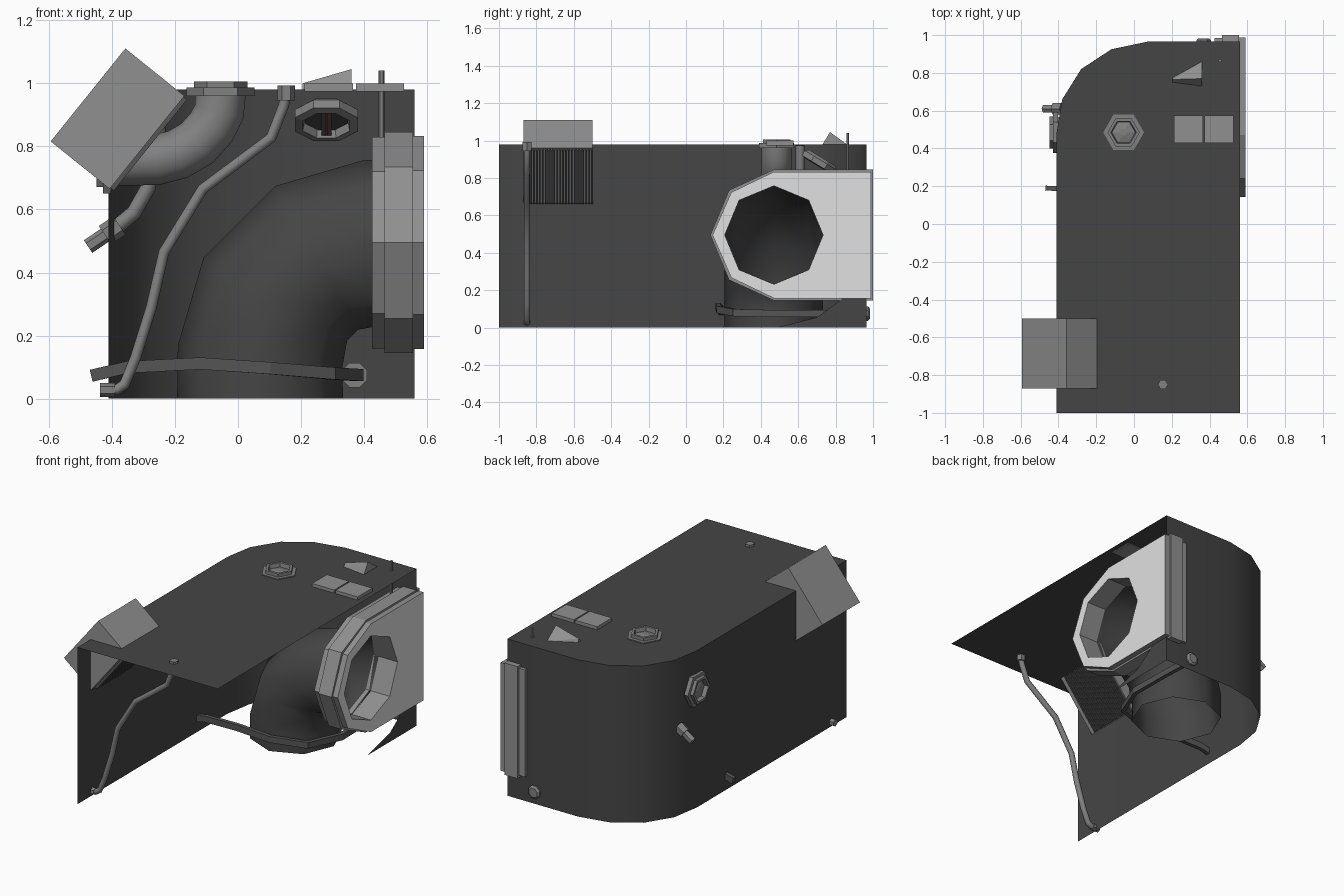
import bpy, bmesh, math
from mathutils import Vector, Matrix

if "Cube" in bpy.data.objects:
    bpy.data.objects.remove(bpy.data.objects["Cube"])


def material(name, c):
    m = bpy.data.materials.new(name)
    m.diffuse_color = (*c, 1)
    m.use_nodes = True
    m.node_tree.nodes["Principled BSDF"].inputs["Base Color"].default_value = m.diffuse_color
    return m


DARK = material("dark_grey", (0.06, 0.06, 0.06))
BAND = material("charcoal_grey", (0.09, 0.09, 0.09))
PIPE = material("pipe_grey", (0.22, 0.22, 0.22))
MID = material("mid_grey", (0.28, 0.28, 0.28))
LIGHT = material("light_grey", (0.75, 0.75, 0.75))
RED = material("red", (0.5, 0.02, 0.03))


def finish(name, bm, mats, smooth=None, fix=True):
    if fix:
        bmesh.ops.recalc_face_normals(bm, faces=bm.faces)
    me = bpy.data.meshes.new(name)
    bm.to_mesh(me)
    bm.free()
    ob = bpy.data.objects.new(name, me)
    bpy.context.collection.objects.link(ob)
    for m in mats if isinstance(mats, list) else [mats]:
        me.materials.append(m)
    if smooth:
        bpy.ops.object.select_all(action='DESELECT')
        ob.select_set(True)
        bpy.context.view_layer.objects.active = ob
        bpy.ops.object.shade_smooth_by_angle(angle=math.radians(smooth))
    return ob


def skin(bm, rings, cap0=False, cap1=False):
    vs = [[bm.verts.new(p) for p in r] for r in rings]
    n = len(vs[0])
    for a, b in zip(vs, vs[1:]):
        for i in range(n):
            j = (i + 1) % n
            bm.faces.new((a[i], a[j], b[j], b[i]))
    if cap0:
        bm.faces.new(vs[0][::-1])
    if cap1:
        bm.faces.new(vs[-1])


def sweep(name, path, ru, rv, n, side, mat, caps=True, smooth=50, turn=0.0):
    """Sweep an n-sided section along a path; side fixes its orientation."""
    pts = [Vector(p) for p in path]
    rings = []
    for i, p in enumerate(pts):
        t = Vector()
        if i:
            t += (p - pts[i - 1]).normalized()
        if i < len(pts) - 1:
            t += (pts[i + 1] - p).normalized()
        t.normalize()
        u = Vector(side)
        u = (u - t * u.dot(t)).normalized()
        v = t.cross(u)
        angs = [2 * math.pi * k / n + turn for k in range(n)]
        rings.append([p + u * ru * math.cos(a) + v * rv * math.sin(a) for a in angs])
    bm = bmesh.new()
    skin(bm, rings, caps, caps)
    return finish(name, bm, mat, smooth)


def lathe(name, profile, n, loc, axis, mat, smooth=None, turn=0.0):
    """Revolve (radius, height) pairs around an axis through loc."""
    q = Vector((0, 0, 1)).rotation_difference(Vector(axis))
    rings = [[Vector(loc) + q @ Vector((r * math.cos(a), r * math.sin(a), h))
              for a in [2 * math.pi * k / n + turn for k in range(n)]] for r, h in profile]
    bm = bmesh.new()
    skin(bm, rings, True, True)
    return finish(name, bm, mat, smooth)


def add_box(bm, c, size, rot=None):
    m = Matrix.Translation(c) @ (rot or Matrix()) @ Matrix.Diagonal((*size, 1))
    bmesh.ops.create_cube(bm, size=1, matrix=m)


def box(name, c, size, mat, rot=None):
    bm = bmesh.new()
    add_box(bm, c, size, rot)
    return finish(name, bm, mat)


# housing: top sheet, left wall, rounded corner and back wall; front, right and bottom open
outline = [(-0.41, -1), (-0.41, 0.48), (-0.38, 0.66), (-0.28, 0.82), (-0.12, 0.925),
           (0.07, 0.965), (0.56, 0.965)]
H = 0.98
bm = bmesh.new()
top = [bm.verts.new((x, y, H)) for x, y in outline]
low = [bm.verts.new((x, y, 0)) for x, y in outline]
for i in range(len(outline) - 1):
    bm.faces.new((top[i], top[i + 1], low[i + 1], low[i]))
bm.faces.new(top + [bm.verts.new((0.56, -1, H))])
finish("housing_shell", bm, DARK, 40)

# corner gusset on the open right side
bm = bmesh.new()
bm.faces.new([bm.verts.new((0.56, y, z)) for y, z in
              [(0.48, 0), (0.965, 0), (0.965, 0.27), (0.83, 0.15), (0.70, 0.055)]])
finish("corner_gusset", bm, DARK, fix=False)

# large elbow duct
CY, CZ, R = 0.47, 0.495, 0.263
path = [(0.07, CY, 0.0)]
for k in range(4):
    a = math.radians(30 * k)
    path.append((0.43 - 0.36 * math.cos(a), CY, 0.135 + 0.36 * math.sin(a)))
path.append((0.46, CY, CZ))
sweep("elbow_duct", path, R, R, 8, (0, 1, 0), DARK, caps=False, smooth=60)

# layered flange with octagonal hole
hole = [(CY - 0.263 * math.cos(k * math.pi / 4), CZ + 0.263 * math.sin(k * math.pi / 4))
        for k in range(8)]


def flange_layer(name, x0, x1, d, face_mat=MID):
    outer = [(0.13 + d, CZ), (0.23 + d, 0.735 - d), (CY, 0.845 - d), (1 - d, 0.845 - d),
             (1 - d, CZ), (1 - d, 0.145 + d), (CY, 0.145 + d), (0.23 + d, 0.255 + d)]
    bm = bmesh.new()
    loops = [[(x, y, z) for y, z in pts] for x, pts in
             [(x0, hole), (x0, outer), (x1, outer), (x1, hole), (x0, hole)]]
    skin(bm, loops)
    bmesh.ops.remove_doubles(bm, verts=bm.verts, dist=1e-5)
    bmesh.ops.recalc_face_normals(bm, faces=bm.faces)
    for f in bm.faces:
        f.material_index = 1 if f.normal.x > 0.9 else 0
    finish(name, bm, [MID, face_mat])


flange_layer("flange_back", 0.425, 0.465, 0.015)
flange_layer("flange_middle", 0.465, 0.555, 0.0)
flange_layer("flange_front", 0.555, 0.59, 0.012, LIGHT)

# tilted vent box with ribbed grille
tilt = Matrix.Rotation(-math.radians(51.2), 4, 'Y')
box("vent_box", (-0.382, -0.685, 0.888), (0.378, 0.37, 0.24), MID, tilt)
bm = bmesh.new()
base = Vector((-0.382, 0, 0.888)) + tilt.to_3x3() @ Vector((0, 0, -0.125))
for i in range(22):
    add_box(bm, (base.x, -0.828 + i * 0.0155, base.z), (0.37, 0.009, 0.018), tilt)
finish("vent_grille", bm, BAND)

# thin drain hose at the front
Y = -0.85
sweep("drain_hose", [(x, Y, z) for x, z in
      [(0.153, 0.97), (0.145, 0.93), (0.105, 0.827), (-0.112, 0.665), (-0.235, 0.465),
       (-0.275, 0.29), (-0.325, 0.13), (-0.36, 0.045), (-0.385, 0.028), (-0.42, 0.028)]],
      0.017, 0.017, 8, (0, 1, 0), PIPE)
lathe("hose_top_nut", [(0.027, -0.035), (0.027, 0.013)], 6, (0.153, Y, H), (0, 0, 1), PIPE)
lathe("hose_low_nut", [(0.022, -0.02), (0.022, 0.028)], 6, (-0.41, Y, 0.028), (-1, 0, 0), PIPE)

# curved pipe with hexagonal end fittings
Y = 0.485
sweep("curved_pipe", [(x, Y, z) for x, z in
      [(-0.055, 0.97), (-0.06, 0.91), (-0.085, 0.86), (-0.13, 0.81), (-0.19, 0.775),
       (-0.26, 0.757), (-0.41, 0.755)]], 0.08, 0.08, 12, (0, 1, 0), PIPE, caps=False, smooth=60)
fitting = [(0.108, -0.02), (0.108, 0.006), (0.085, 0.006), (0.085, 0.026),
           (0.068, 0.026), (0.062, 0.002), (0.02, 0.012)]
lathe("top_fitting", fitting, 6, (-0.055, Y, H), (0, 0, 1), PIPE)
lathe("wall_fitting", [(r, h + 0.012) for r, h in fitting], 6, (-0.41, Y, 0.745),
      (-1, 0, 0), PIPE, turn=math.pi / 6)

# small side hose and its outlet stub
sweep("side_hose", [(x, 0.61, z) for x, z in
      [(-0.25, 0.975), (-0.255, 0.82), (-0.285, 0.67), (-0.33, 0.59), (-0.39, 0.54)]],
      0.024, 0.024, 8, (0, 1, 0), PIPE)
lathe("outlet_stub", [(0.035, -0.035), (0.035, 0.02), (0.024, 0.02), (0.024, 0.085)], 6,
      (-0.405, 0.61, 0.53), (-0.83, 0, -0.56), PIPE)

# strap running round the duct to the back wall
sweep("duct_strap", [(-0.465, 0.19, 0.073), (-0.35, 0.185, 0.1), (-0.12, 0.17, 0.112),
      (0.10, 0.175, 0.097), (0.30, 0.26, 0.08), (0.385, 0.47, 0.075), (0.38, 0.75, 0.075),
      (0.37, 0.965, 0.075)], 0.027, 0.018, 4, (0, 0, 1), BAND, smooth=None,
      turn=math.pi / 4)
lathe("strap_anchor", [(0.042, -0.02), (0.042, 0.008), (0.03, 0.018)], 8,
      (0.37, 0.965, 0.075), (0, 1, 0), PIPE, turn=math.pi / 8)

# tilted intake ring below the top sheet, with a red pin
N = Vector((0, -0.52, -0.854))
C = Vector((0.28, 0.71, 0.878))
lathe("intake_ring", [(0.09, -0.035), (0.108, -0.02), (0.108, 0.01), (0.08, 0.015),
      (0.075, -0.02)], 8, C, N, PIPE, turn=math.pi / 8)
lathe("intake_core", [(0.074, -0.018), (0.074, -0.012)], 8, C, N, DARK, turn=math.pi / 8)
slant = Matrix.Rotation(math.radians(-31.3), 4, 'X')
box("intake_bar", C, (0.032, 0.15, 0.012), BAND, slant)
box("red_pin", C + N * 0.008, (0.006, 0.13, 0.006), RED, slant)

# wedge-shaped hood on top
bm = bmesh.new()
for p in [(0.205, 0.75, H), (0.205, 0.775, H), (0.36, 0.86, H), (0.36, 0.73, H),
          (0.36, 0.77, 1.045), (0.205, 0.765, 1.0)]:
    bm.verts.new(p)
bmesh.ops.convex_hull(bm, input=bm.verts)
finish("top_hood", bm, MID)

# two cover plates and a small pin
for i, x in enumerate((0.288, 0.45)):
    box(f"cover_plate_{i + 1}", (x, 0.502, 0.987), (0.153, 0.145, 0.026), MID)
lathe("top_pin", [(0.009, -0.15), (0.009, 0.06)], 6, (0.455, 0.865, H), (0, 0, 1), PIPE)
